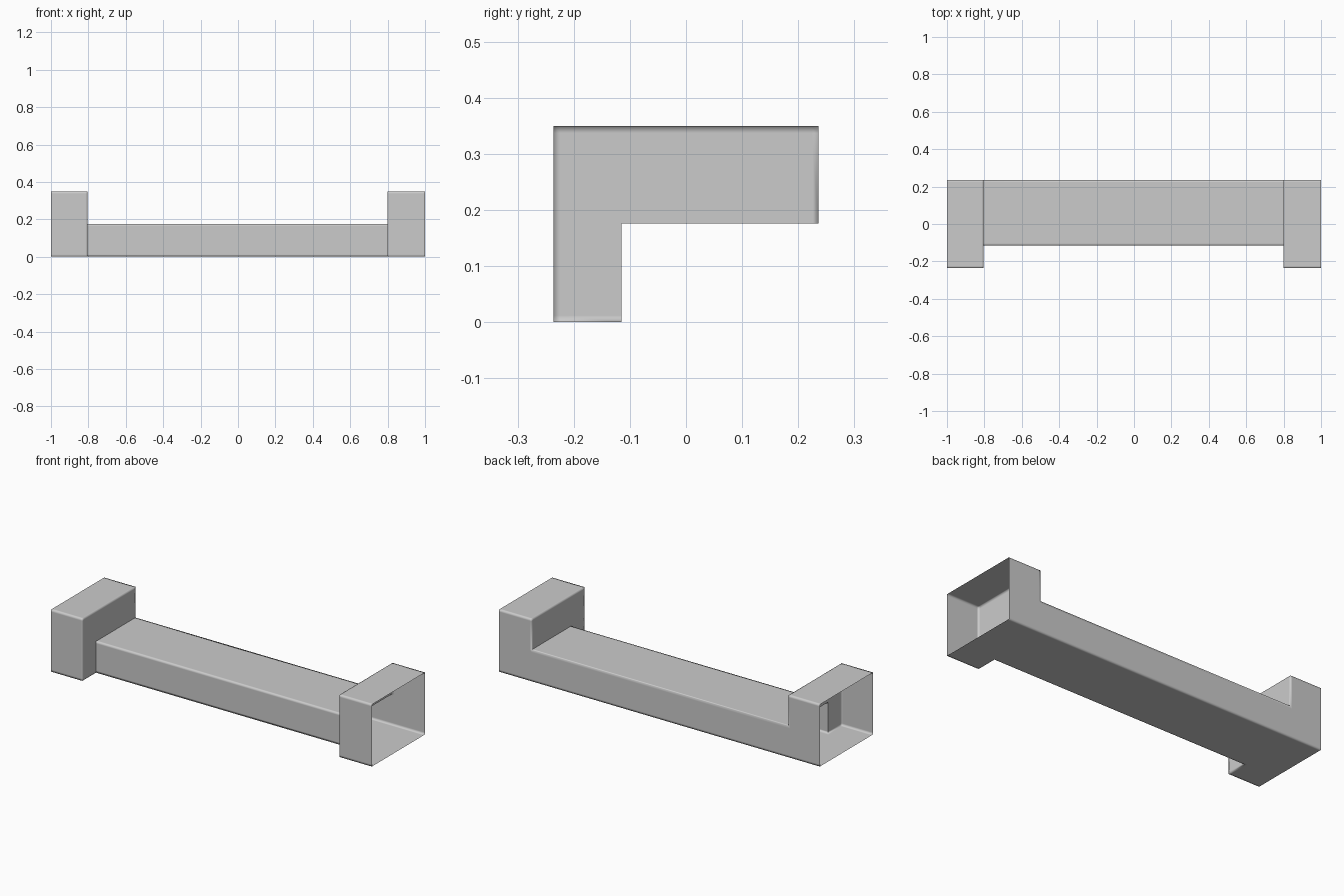
import bpy, bmesh
from itertools import product

if "Cube" in bpy.data.objects:
    bpy.data.objects.remove(bpy.data.objects["Cube"])

# Grid lines: the main steps plus support loops hugging the corners
XS = [-1.0, -0.815, -0.805, 0.798, 0.808, 1.0]
YS = [-0.2365, -0.224, -0.115, -0.103, 0.224, 0.2365]
ZS = [0.0, 0.012, 0.164, 0.176, 0.337, 0.3495]
AXES = (XS, YS, ZS)


def filled(c):
    """Is this grid cell inside the stepped rail?"""
    if any(i < 0 or i >= len(a) - 1 for i, a in zip(c, AXES)):
        return False
    x, y, z = [(a[i] + a[i + 1]) / 2 for i, a in zip(c, AXES)]
    end_block = x < -0.805 or x > 0.798
    return end_block or (y > -0.115 and z < 0.176)


bm = bmesh.new()
verts = {}


def vert(key):
    if key not in verts:
        verts[key] = bm.verts.new([a[i] for a, i in zip(AXES, key)])
    return verts[key]


# Hollow rail skin: a face wherever filled meets empty, outer ends left open
for cell in product(range(5), repeat=3):
    if not filled(cell):
        continue
    for axis, side in product(range(3), (0, 1)):
        near = list(cell)
        near[axis] += 2 * side - 1
        if filled(near) or (axis == 0 and near[0] in (-1, 5)):
            continue
        u, v = (axis + 1) % 3, (axis + 2) % 3
        corners = []
        for du, dv in ((0, 0), (1, 0), (1, 1), (0, 1)):
            k = list(cell)
            k[axis] += side
            k[u] += du
            k[v] += dv
            corners.append(vert(tuple(k)))
        if side == 0:
            corners.reverse()
        bm.faces.new(corners).smooth = True

# Crisp inner creases where the beam meets the end blocks
bm.normal_update()
for e in bm.edges:
    if len(e.link_faces) == 2 and e.calc_face_angle_signed(0) < -0.5:
        e.smooth = False

mesh = bpy.data.meshes.new("stepped_rail")
bm.to_mesh(mesh)
bm.free()
rail = bpy.data.objects.new("stepped_rail", mesh)
bpy.context.collection.objects.link(rail)
